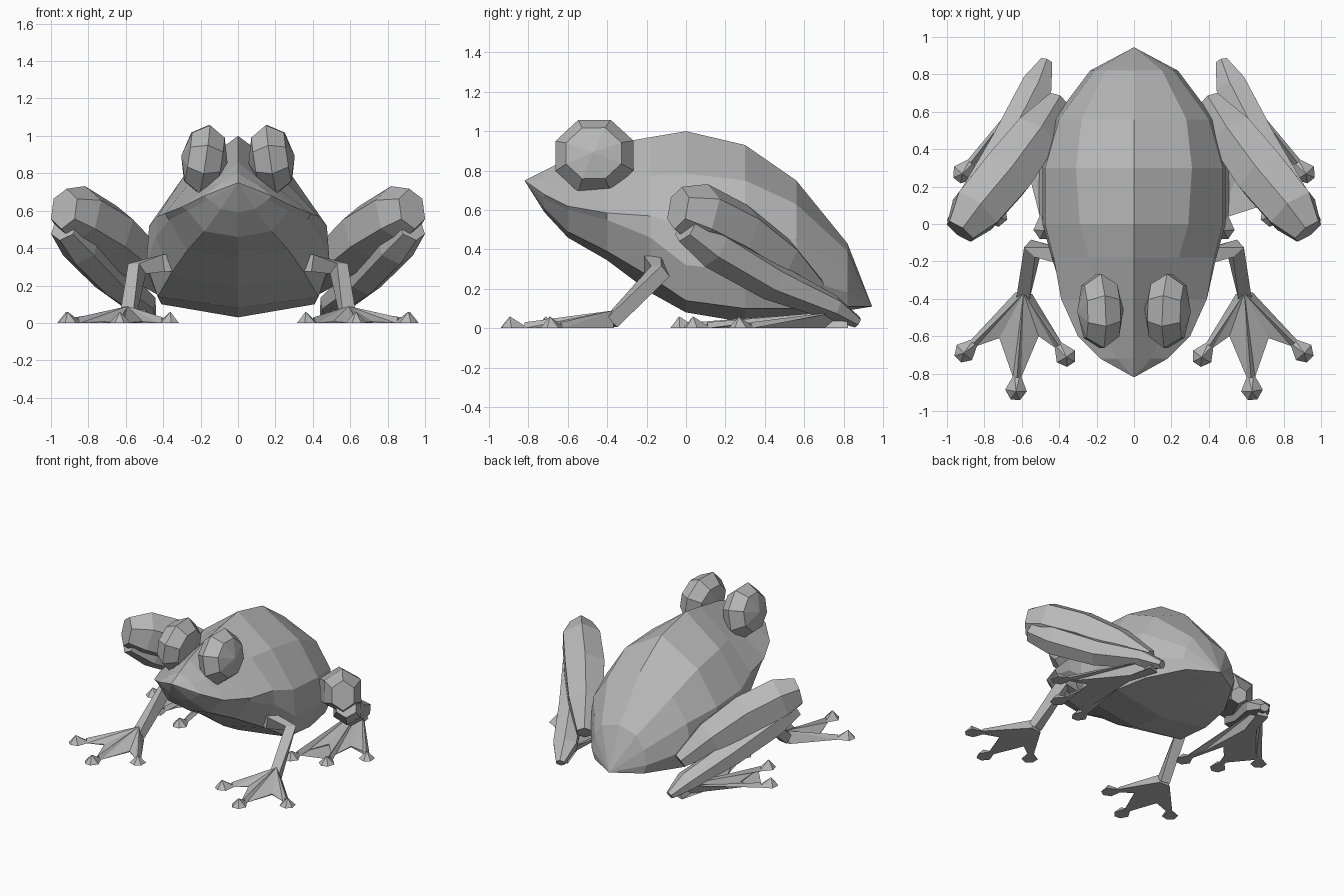
import bpy, bmesh, math
from mathutils import Vector, Matrix

cube = bpy.data.objects.get("Cube")
if cube:
    bpy.data.objects.remove(cube, do_unlink=True)

grey = bpy.data.materials.new("plain_grey")
grey.use_nodes = True
colour = (0.48, 0.48, 0.48, 1)
grey.diffuse_color = colour
grey.node_tree.nodes["Principled BSDF"].inputs["Base Color"].default_value = colour


def finish(bm, name, side=1):
    """Turn a bmesh into a flat shaded object, flipped across x when side is -1."""
    for v in bm.verts:
        v.co.x *= side
    bmesh.ops.recalc_face_normals(bm, faces=bm.faces)
    mesh = bpy.data.meshes.new(name)
    bm.to_mesh(mesh)
    bm.free()
    mesh.materials.append(grey)
    bpy.context.collection.objects.link(bpy.data.objects.new(name, mesh))


def loft(bm, rings):
    """Skin closed rings; a ring of one point becomes a pole, others are capped."""
    rows = [[bm.verts.new(p) for p in ring] for ring in rings]
    for a, b in zip(rows, rows[1:]):
        n = max(len(a), len(b))
        for i in range(n):
            j = (i + 1) % n
            corners = [a[i % len(a)], a[j % len(a)], b[j % len(b)], b[i % len(b)]]
            bm.faces.new(list(dict.fromkeys(corners)))
    for end in (rows[0], rows[-1]):
        if len(end) > 2:
            bm.faces.new(end)


def limb(bm, path, sides):
    """Loft along a path of (position, half width, half height)."""
    pts = [Vector(p) for p, w, h in path]
    rings = []
    for i, (p, w, h) in enumerate(path):
        along = (pts[min(i + 1, len(pts) - 1)] - pts[max(i - 1, 0)]).normalized()
        across = along.cross(Vector((0, 0, 1))).normalized()
        up = across.cross(along)
        angles = [math.tau * (k + 0.5) / sides for k in range(sides)]
        rings.append([pts[i] + across * w * math.cos(t) + up * h * math.sin(t) for t in angles])
    loft(bm, rings)


def foot(bm, wrist, height, toes, crotches):
    """Webbed fan with a ridge along every toe and a pointed pad at each tip."""
    wrist = Vector((*wrist, 0))
    outline = []
    for i, toe in enumerate(toes):
        tip = Vector((*toe, 0))
        d = (tip - wrist).normalized()
        n = Vector((-d.y, d.x, 0))
        neck = tip - d * 0.06
        outline += [neck + n * 0.022, neck + Vector((0, 0, 0.03)), neck - n * 0.022]
        if i < len(crotches):
            outline.append(Vector((*crotches[i], 0.008)))
        pad = [tip + d * a + n * b for a, b in
               [(-0.08, 0.015), (0.01, 0.058), (0.06, 0.025), (0.06, -0.025), (0.01, -0.058), (-0.08, -0.015)]]
        loft(bm, [pad, [tip + d * 0.015 + Vector((0, 0, 0.06))]])
    # heel corners close the fan behind the wrist
    middle = (Vector((*toes[1], 0)) - wrist).normalized()
    cross = Vector((-middle.y, middle.x, 0)) * 0.045
    outline = [wrist + cross] + outline + [wrist - cross]
    base = [Vector((p.x, p.y, 0)) for p in outline]
    apex = wrist + Vector((0, 0, height))
    loft(bm, [base, outline, [apex]])


# Body: station y, back z, shoulder, lip, jaw, belly edge (x, z), belly z
stations = [
    (-0.72, 0.80, (0.09, 0.75), (0.18, 0.68), (0.16, 0.66), (0.09, 0.61), 0.59),
    (-0.60, 0.86, (0.15, 0.735), (0.30, 0.62), (0.27, 0.60), (0.18, 0.49), 0.46),
    (-0.40, 0.93, (0.19, 0.74), (0.39, 0.585), (0.37, 0.55), (0.27, 0.39), 0.345),
    (-0.18, 0.97, (0.24, 0.775), (0.43, 0.57), (0.44, 0.46), (0.36, 0.26), 0.18),
    (0.00, 1.00, (0.29, 0.785), (0.475, 0.52), (0.49, 0.32), (0.43, 0.14), 0.08),
    (0.30, 0.93, (0.31, 0.75), (0.475, 0.50), (0.49, 0.29), (0.41, 0.10), 0.03),
    (0.56, 0.75, (0.28, 0.63), (0.40, 0.45), (0.43, 0.26), (0.36, 0.10), 0.06),
    (0.82, 0.43, (0.15, 0.39), (0.21, 0.29), (0.235, 0.18), (0.21, 0.11), 0.09),
]
rings = [[(0, -0.82, 0.75)]]
for y, top, *half, bottom in stations:
    rings.append([(0, y, top)] + [(x, y, z) for x, z in half]
                 + [(0, y, bottom)] + [(-x, y, z) for x, z in reversed(half)])
rings.append([(0, 0.945, 0.11)])
body = bmesh.new()
loft(body, rings)
finish(body, "body")

for side, label in ((1, "left"), (-1, "right")):
    # Bulging eye with its pole facing outward
    bm = bmesh.new()
    place = (Matrix.Translation((0.18, -0.465, 0.875)) @ Matrix.Rotation(-0.15, 4, "Y")
             @ Matrix.Rotation(-0.04, 4, "Z") @ Matrix.Diagonal((0.125, 0.215, 0.2, 1))
             @ Matrix.Rotation(math.pi / 2, 4, "Y") @ Matrix.Rotation(math.pi / 8, 4, "Z"))
    bmesh.ops.create_uvsphere(bm, u_segments=8, v_segments=4, radius=1, matrix=place)
    finish(bm, label + "_eye", side)

    # Front leg
    bm = bmesh.new()
    limb(bm, [((0.25, -0.12, 0.33), 0.07, 0.07), ((0.40, -0.17, 0.32), 0.06, 0.065),
              ((0.54, -0.13, 0.29), 0.055, 0.055), ((0.59, -0.38, 0.03), 0.05, 0.05)], 4)
    finish(bm, label + "_front_leg", side)
    bm = bmesh.new()
    foot(bm, (0.59, -0.37), 0.09, [(0.90, -0.68), (0.63, -0.88), (0.37, -0.70)],
         [(0.72, -0.61), (0.51, -0.60)])
    finish(bm, label + "_front_foot", side)

    # Hind leg folded beside the body
    bm = bmesh.new()
    limb(bm, [((0.41, 0.66, 0.20), 0.06, 0.06), ((0.53, 0.47, 0.34), 0.14, 0.13),
              ((0.69, 0.26, 0.48), 0.16, 0.16), ((0.85, 0.07, 0.58), 0.15, 0.16),
              ((0.93, -0.04, 0.61), 0.09, 0.11)], 6)
    finish(bm, label + "_thigh", side)
    bm = bmesh.new()
    limb(bm, [((0.93, 0.00, 0.51), 0.08, 0.08), ((0.84, 0.14, 0.41), 0.11, 0.11),
              ((0.68, 0.43, 0.24), 0.10, 0.10), ((0.52, 0.74, 0.105), 0.095, 0.065),
              ((0.47, 0.87, 0.03), 0.035, 0.03)], 6)
    finish(bm, label + "_shank", side)
    bm = bmesh.new()
    foot(bm, (0.50, 0.81), 0.09, [(0.48, -0.02), (0.73, 0.05), (0.91, 0.28)],
         [(0.57, 0.30), (0.72, 0.36)])
    finish(bm, label + "_hind_foot", side)
